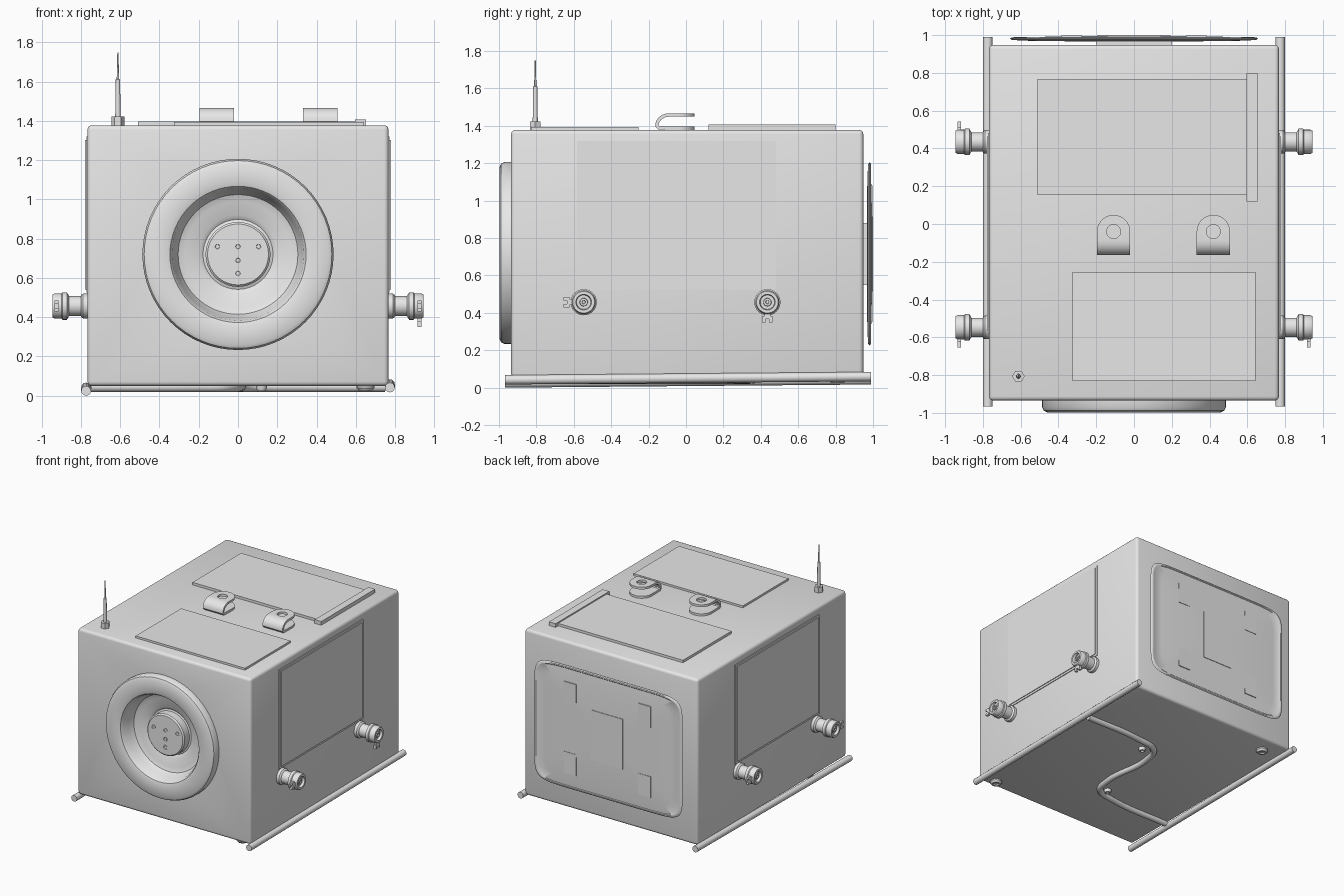
import bpy, bmesh
from math import sin, cos, pi, radians, copysign
from mathutils import Matrix, Vector

if "Cube" in bpy.data.objects:
    bpy.data.objects.remove(bpy.data.objects["Cube"])

grey = bpy.data.materials.new("light_grey")
grey.use_nodes = True
grey.diffuse_color = (0.8, 0.8, 0.8, 1)
grey.node_tree.nodes["Principled BSDF"].inputs["Base Color"].default_value = (0.8, 0.8, 0.8, 1)


def finish(ob, angle=35):
    """Give the part its material and smooth shading with sharp edges kept."""
    if not ob.data.materials:
        ob.data.materials.append(grey)
    bpy.ops.object.select_all(action="DESELECT")
    ob.select_set(True)
    bpy.context.view_layer.objects.active = ob
    bpy.ops.object.shade_smooth_by_angle(angle=radians(angle))
    return ob


def add_object(name, bm, matrix=Matrix()):
    bmesh.ops.remove_doubles(bm, verts=bm.verts, dist=1e-5)
    bmesh.ops.recalc_face_normals(bm, faces=bm.faces)
    mesh = bpy.data.meshes.new(name)
    bm.to_mesh(mesh)
    bm.free()
    mesh.transform(matrix)
    ob = bpy.data.objects.new(name, mesh)
    bpy.context.collection.objects.link(ob)
    return ob


def box(name, low, high, bevel=0.0, segments=1):
    low, high = Vector(low), Vector(high)
    bm = bmesh.new()
    bmesh.ops.create_cube(bm, size=1)
    for v in bm.verts:
        v.co = (low + high) / 2 + v.co * (high - low)
    if bevel:
        bmesh.ops.bevel(bm, geom=bm.edges[:], offset=bevel, segments=segments,
                        profile=0.5, affect="EDGES")
    return finish(add_object(name, bm))


def lathe(name, profile, matrix, sides=32):
    """Spin (radius, height) points round the local z axis."""
    bm = bmesh.new()
    rings = [[bm.verts.new((r * cos(2 * pi * i / sides), r * sin(2 * pi * i / sides), h))
              for i in range(sides)] for r, h in profile]
    for a, b in zip(rings, rings[1:]):
        for i in range(sides):
            j = (i + 1) % sides
            bm.faces.new((a[i], a[j], b[j], b[i]))
    bmesh.ops.dissolve_degenerate(bm, dist=1e-6, edges=bm.edges)
    return finish(add_object(name, bm, matrix))


def bake(ob):
    """Replace the mesh by its modified version."""
    bpy.context.view_layer.update()
    deps = bpy.context.evaluated_depsgraph_get()
    mesh = bpy.data.meshes.new_from_object(ob.evaluated_get(deps))
    ob.modifiers.clear()
    ob.data = mesh


def cut(ob, cutter):
    mod = ob.modifiers.new("cut", "BOOLEAN")
    mod.operation, mod.object, mod.solver = "DIFFERENCE", cutter, "EXACT"
    bake(ob)
    bpy.data.objects.remove(cutter)
    finish(ob)


def tube(name, points, radius, smooth=False):
    curve = bpy.data.curves.new(name, "CURVE")
    curve.dimensions = "3D"
    curve.bevel_depth, curve.bevel_resolution = radius, 4
    curve.use_fill_caps = True
    spline = curve.splines.new("BEZIER")
    spline.bezier_points.add(len(points) - 1)
    for p, co in zip(spline.bezier_points, points):
        p.co = co
        p.handle_left_type = p.handle_right_type = "AUTO" if smooth else "VECTOR"
    path = bpy.data.objects.new(name + "_path", curve)
    bpy.context.collection.objects.link(path)
    bpy.context.view_layer.update()
    mesh = bpy.data.meshes.new_from_object(
        path.evaluated_get(bpy.context.evaluated_depsgraph_get()))
    bpy.data.objects.remove(path)
    ob = bpy.data.objects.new(name, mesh)
    bpy.context.collection.objects.link(ob)
    return finish(ob)


def at(x, y, z):
    return Matrix.Translation((x, y, z))


# Main body with a round opening in the front
body = box("body", (-0.767, -0.935, 0.05), (0.767, 0.948, 1.378), 0.022, 3)
forward = at(0, 0, 0.72) @ Matrix.Rotation(pi / 2, 4, "X")
cut(body, lathe("opening", [(0, 0.7), (0.4, 0.7), (0.4, 1.1), (0, 1.1)], forward, 48))

# Front ring, dish and hub in one turned piece
lathe("front_dish", [(0, 0.78), (0.42, 0.78), (0.42, 0.92), (0.487, 0.92), (0.487, 0.97),
                     (0.478, 0.988), (0.46, 0.997), (0.37, 0.997), (0.347, 0.99),
                     (0.336, 0.975), (0.325, 0.92), (0.305, 0.88), (0.27, 0.865),
                     (0.2, 0.86), (0.178, 0.845), (0.165, 0.85), (0.165, 0.91),
                     (0.155, 0.92), (0, 0.92)], forward, 64)
for x, z in [(-0.105, 0.04), (0, 0.04), (0.105, 0.04), (0, -0.03), (0, -0.097)]:
    lathe("hub_bolt", [(0.018, 0.915), (0.018, 0.924), (0.012, 0.924), (0.01, 0.921),
                       (0, 0.921)], forward @ at(x, z, 0), 12)

# Back cushion panel: a bowed, double-curved shell
bm = bmesh.new()
COUNT, POWER = 96, 0.2
shell = [(0, 0.966), (0.5, 0.967), (0.85, 0.97), (0.98, 0.974), (1, 0.981), (0.985, 0.988),
         (0.965, 0.989), (0.955, 0.985), (0.85, 0.989), (0.5, 0.995), (0.25, 0.997), (0, 0.997)]
loops = []
for t, y in shell:
    loop = []
    for i in range(COUNT):
        c, s = cos(2 * pi * (i + 0.5) / COUNT), sin(2 * pi * (i + 0.5) / COUNT)
        loop.append(bm.verts.new((0.658 * t * copysign(abs(c) ** POWER, c), y,
                                  0.715 + 0.49 * t * copysign(abs(s) ** POWER, s))))
    loops.append(loop)
for a, b in zip(loops, loops[1:]):
    for i in range(COUNT):
        bm.faces.new((a[i], a[i - 1], b[i - 1], b[i]))
bmesh.ops.dissolve_degenerate(bm, dist=1e-6, edges=bm.edges)
finish(add_object("back_panel", bm))
box("back_panel_mount", (-0.2, 0.94, 0.55), (0.2, 0.975, 0.88))
box("back_panel_plate", (-0.14, 0.985, 0.515), (0.14, 1.0, 0.915))
for sx in (-1, 1):
    for sz in (-1, 1):
        x, z = 0.33 * sx, 0.715 + 0.28 * sz
        box("back_panel_pad", (x - 0.055, 0.985, z - 0.085), (x + 0.055, 0.998, z + 0.085))

# Roof hatches
box("rear_hatch", (-0.51, 0.153, 1.37), (0.595, 0.767, 1.398))
box("rear_hatch_hinge", (0.595, 0.12, 1.37), (0.653, 0.8, 1.408))
box("front_hatch", (-0.325, -0.83, 1.37), (0.643, -0.254, 1.394))

# Folded roof lugs with a hole in the upper leaf
MID, HALF = -0.04, 0.088
for x in (-0.108, 0.42):
    tip = [(MID + HALF * cos(radians(a)), HALF * sin(radians(a))) for a in range(10, 91, 10)]
    path = [(y, 1.458, w) for y, w in tip]
    path += [(-0.09 - 0.066 * sin(radians(a)), 1.4 + 0.058 * cos(radians(a)), HALF)
             for a in range(0, 91, 15)]
    path += [(-0.145, 1.388, HALF)] + [(y, 1.386, w) for y, w in reversed(tip)]
    bm = bmesh.new()
    rows = [(bm.verts.new((x - w, y, z)), bm.verts.new((x + w, y, z))) for y, z, w in path]
    for a, b in zip(rows, rows[1:]):
        bm.faces.new((a[0], a[1], b[1], b[0]))
    lug = add_object("roof_lug", bm)
    lug.modifiers.new("thickness", "SOLIDIFY").thickness = 0.018
    lug.modifiers["thickness"].offset = 0
    bake(lug)
    cut(lug, lathe("lug_hole", [(0, 1.42), (0.037, 1.42), (0.037, 1.5), (0, 1.5)],
                   at(x, MID, 0), 24))

# Antenna
lathe("antenna_base", [(0, 1.37), (0.033, 1.37), (0.033, 1.422), (0, 1.422)],
      at(-0.612, -0.806, 0), 6)
lathe("antenna_rod", [(0, 1.4), (0.014, 1.4), (0.011, 1.61), (0.006, 1.615), (0.003, 1.75),
                      (0, 1.75)], at(-0.612, -0.806, 0), 12)

# Side doors, couplings and skid rails
for side in (-1, 1):
    box("side_door_frame", (side * 0.75, -0.583, 0.525), (side * 0.773, 0.481, 1.32))
    box("side_door", (side * 0.75, -0.565, 0.542), (side * 0.779, 0.462, 1.303))
    for y, tab in [(-0.547, Vector((0, -1, 0))),
                   (0.435, Vector((0, 0, -1)) if side > 0 else Vector((0, 1, 0)))]:
        place = at(0, y, 0.457) @ Matrix.Rotation(side * pi / 2, 4, "Y")
        lathe("side_coupling", [(0, 0.75), (0.063, 0.75), (0.063, 0.79), (0.058, 0.796),
                                (0.05, 0.8), (0.05, 0.86), (0.058, 0.865), (0.07, 0.872),
                                (0.07, 0.895), (0.064, 0.9), (0.064, 0.935), (0.058, 0.945),
                                (0.042, 0.945), (0.038, 0.925), (0.022, 0.925),
                                (0.02, 0.938), (0.01, 0.938), (0.008, 0.93), (0, 0.93)], place)
        # Forked tab: a stem and two prongs
        across = Vector((0, abs(tab.z), abs(tab.y)))
        centre = Vector((side * 0.925, y, 0.457))
        for start, end, offset, half in [(0.055, 0.09, 0, 0.016), (0.075, 0.108, -0.019, 0.009),
                                         (0.075, 0.108, 0.019, 0.009)]:
            a = centre + tab * start + across * (offset - half) - Vector((0.01, 0, 0))
            b = centre + tab * end + across * (offset + half) + Vector((0.01, 0, 0))
            box("coupling_tab", [min(p) for p in zip(a, b)], [max(p) for p in zip(a, b)])
    lift = 0.0 if side < 0 else 0.017
    tube("skid_rail", [(side * 0.774, -0.967, 0.025 + lift),
                       (side * 0.774, 0.99, 0.042 + lift)], 0.025)

# Underside pipe, fittings and feet
tube("underside_pipe", [(0.75, 0.35, 0.045), (0.25, 0.34, 0.045), (0.05, 0.29, 0.045),
                        (-0.01, 0.15, 0.045), (0.01, -0.3, 0.045), (-0.04, -0.45, 0.045),
                        (-0.2, -0.5, 0.045), (-0.75, -0.52, 0.045)], 0.025, True)
for x, y, r in [(0.65, -0.87, 0.045), (-0.6, 0.81, 0.045), (0.12, 0.24, 0.028),
                (-0.09, -0.42, 0.028)]:
    lathe("underside_foot", [(0, 0.07), (r, 0.07), (r, 0.04), (r * 0.75, 0.025),
                             (r * 0.5, 0.025), (r * 0.4, 0.035), (0, 0.035)], at(x, y, 0), 20)
